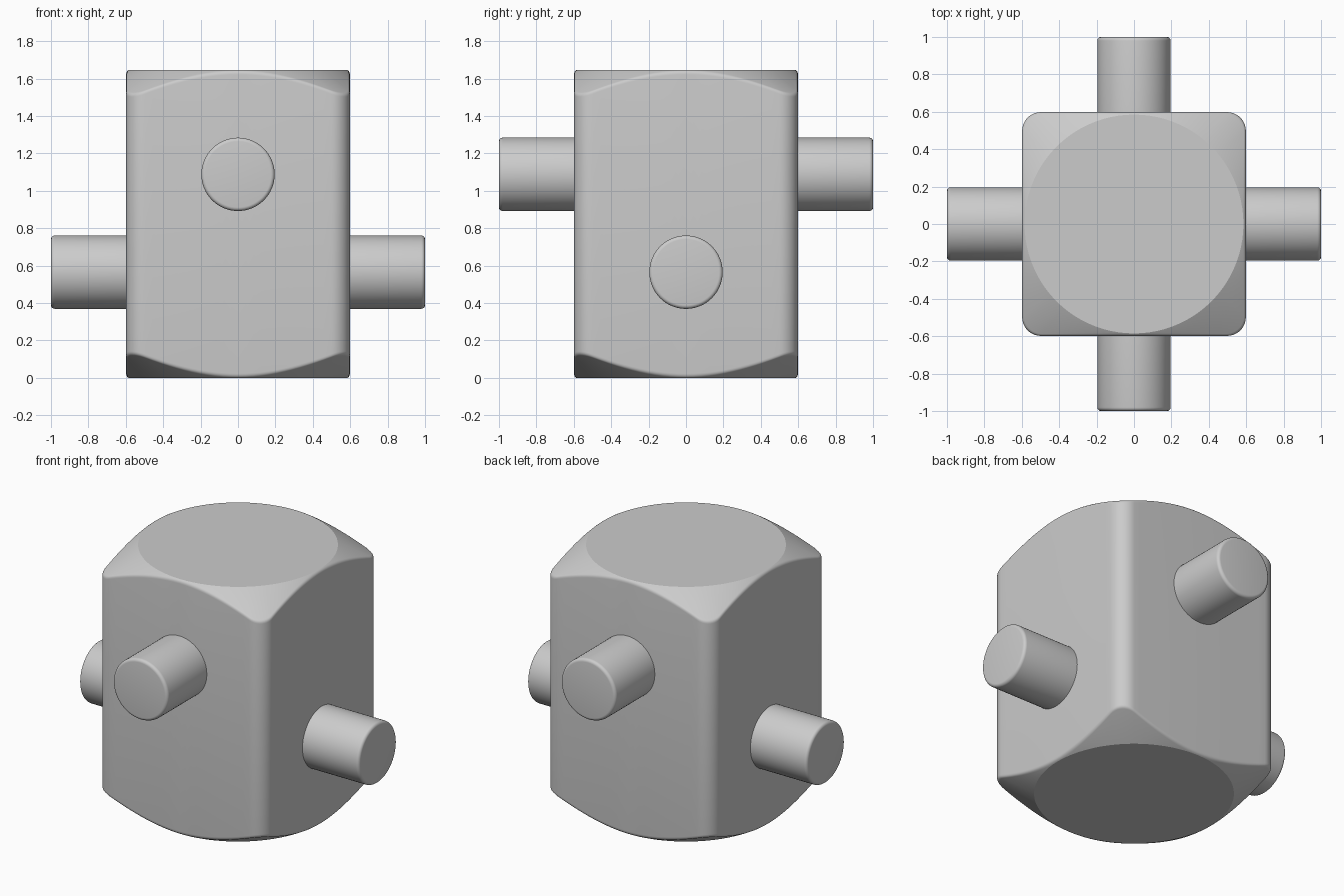
import bpy, bmesh, math
from mathutils import Matrix, Vector

cube = bpy.data.objects.get("Cube")
if cube:
    bpy.data.objects.remove(cube, do_unlink=True)

HALF, CORNER, HEIGHT = 0.598, 0.1, 1.645
FLAT_R, SLOPE, FILLET = 0.585, math.radians(30), 0.016

grey = bpy.data.materials.new("plain_grey")
grey.use_nodes = True
grey.diffuse_color = (0.6, 0.6, 0.6, 1)
grey.node_tree.nodes["Principled BSDF"].inputs["Base Color"].default_value = (0.6, 0.6, 0.6, 1)


def finish(bm, name):
    bmesh.ops.recalc_face_normals(bm, faces=bm.faces)
    mesh = bpy.data.meshes.new(name)
    bm.to_mesh(mesh)
    bm.free()
    mesh.materials.append(grey)
    obj = bpy.data.objects.new(name, mesh)
    bpy.context.collection.objects.link(obj)
    bpy.ops.object.select_all(action='DESELECT')
    obj.select_set(True)
    bpy.context.view_layer.objects.active = obj
    bpy.ops.object.shade_smooth_by_angle(angle=math.radians(25))
    return obj


def loft(rings, name):
    """Bridge closed rings of points and cap both ends."""
    bm = bmesh.new()
    loops = [[bm.verts.new(p) for p in ring] for ring in rings]
    for a, b in zip(loops, loops[1:]):
        for i in range(len(a)):
            j = (i + 1) % len(a)
            bm.faces.new((a[i], a[j], b[j], b[i]))
    bm.faces.new(loops[0])
    bm.faces.new(loops[-1])
    return finish(bm, name)


def rounded_square():
    """Square outline with rounded corners, finely divided sides."""
    pts, inner = [], HALF - CORNER
    for q in range(4):
        turn = Matrix.Rotation(q * math.pi / 2, 2)
        for i in range(24):
            pts.append(turn @ Vector((HALF, -inner + 2 * inner * i / 24)))
        for i in range(10):
            a = math.pi / 2 * i / 10
            pts.append(turn @ Vector((inner + CORNER * math.cos(a), inner + CORNER * math.sin(a))))
    return pts


def end_profile(r):
    """Radius and drop from the end plane: side, fillet, cone, flat rim."""
    drop = (r - FLAT_R) * math.tan(SLOPE)
    reach = min(FILLET, (r - FLAT_R) * 0.95)
    start = Vector((r, drop + FILLET))
    edge = Vector((r, drop))
    end = Vector((r - reach * math.cos(SLOPE), drop - reach * math.sin(SLOPE)))
    steps = [start.lerp(edge, t).lerp(edge.lerp(end, t), t) for t in (0, 0.25, 0.5, 0.75, 1)]
    return steps + [Vector((FLAT_R, 0))]


# Body: rounded square block with conical chamfers on both ends
outline = rounded_square()
profiles = [end_profile(p.length) for p in outline]
top_rings, bottom_rings = [], []
for k in range(len(profiles[0])):
    ring = [(p.normalized() * prof[k].x, prof[k].y) for p, prof in zip(outline, profiles)]
    top_rings.append([(d.x, d.y, HEIGHT - drop) for d, drop in ring])
    bottom_rings.append([(d.x, d.y, drop) for d, drop in ring])
loft(bottom_rings[::-1] + top_rings, "body")


# Pegs: round studs with softened outer rims
def peg(name, turn, z, radius=0.196, soft=0.02, sides=64):
    spin = Matrix.Translation((0, 0, z)) @ Matrix.Rotation(turn, 4, 'Z')
    profile = [(HALF - 0.05, radius)]
    for i in range(6):
        a = math.pi / 2 * i / 5
        profile.append((1 - soft + soft * math.sin(a), radius - soft + soft * math.cos(a)))
    rings = []
    for x, r in profile:
        angles = [2 * math.pi * i / sides for i in range(sides)]
        rings.append([spin @ Vector((x, r * math.cos(a), r * math.sin(a))) for a in angles])
    loft(rings, name)


for name, quarter, z in (("left_peg", 0, 0.565), ("back_peg", 1, 1.088),
                         ("right_peg", 2, 0.565), ("front_peg", 3, 1.088)):
    peg(name, quarter * math.pi / 2, z)
